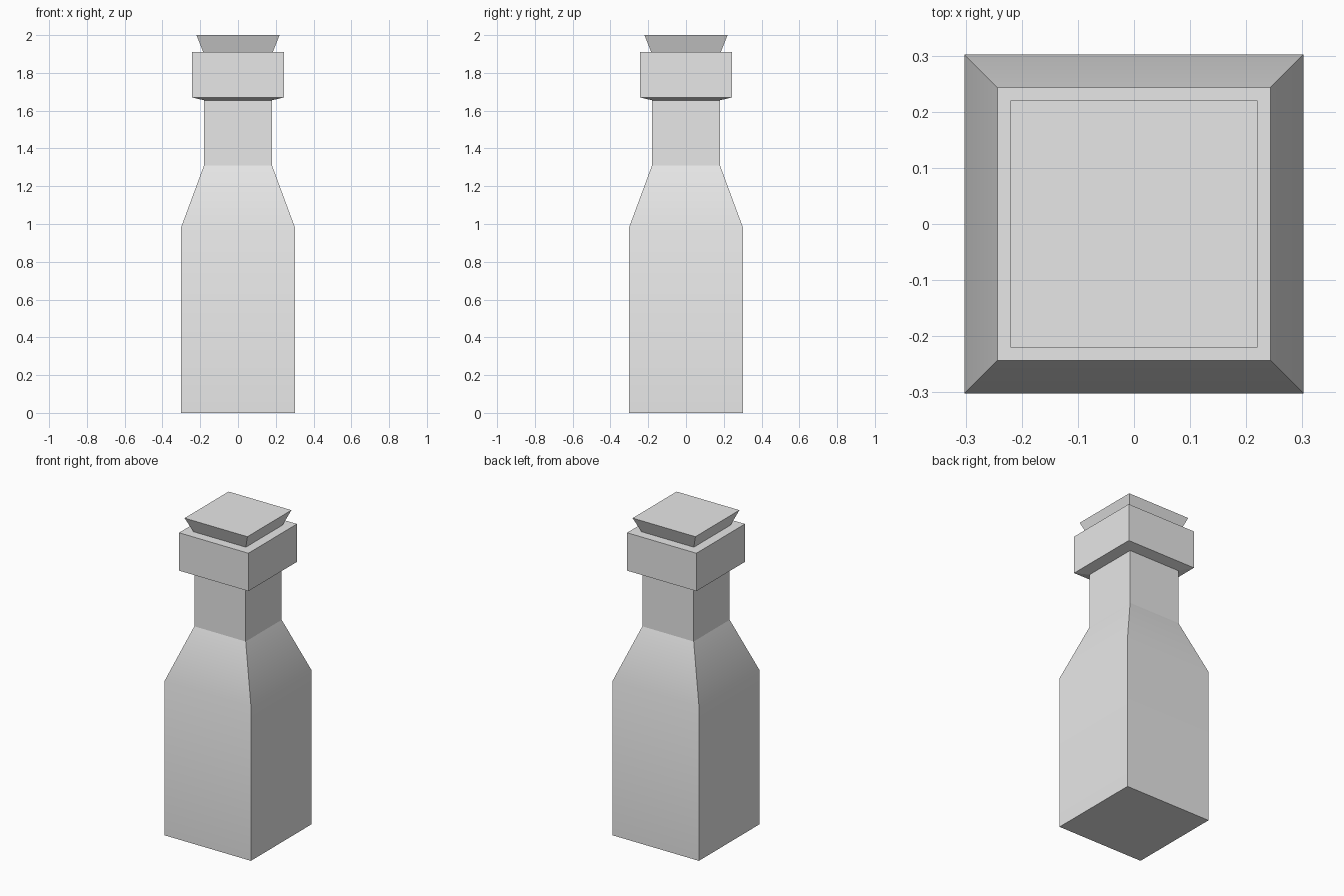
import bpy
import bmesh
from math import radians

cube = bpy.data.objects.get("Cube")
if cube:
    bpy.data.objects.remove(cube, do_unlink=True)

GREY = (0.8, 0.8, 0.8, 1.0)
mat = bpy.data.materials.new("light_grey")
mat.use_nodes = True
mat.diffuse_color = GREY
mat.node_tree.nodes["Principled BSDF"].inputs["Base Color"].default_value = GREY


def square_loft(name, profile, smooth=False):
    """Stack square rings given as (half width, height) and cap both ends."""
    bm = bmesh.new()
    corners = ((-1, -1), (1, -1), (1, 1), (-1, 1))
    rings = [[bm.verts.new((sx * r, sy * r, z)) for sx, sy in corners]
             for r, z in profile]
    for low, high in zip(rings, rings[1:]):
        for i in range(4):
            j = (i + 1) % 4
            bm.faces.new((low[i], low[j], high[j], high[i]))
    bm.faces.new(rings[0][::-1])
    bm.faces.new(rings[-1])
    mesh = bpy.data.meshes.new(name)
    bm.to_mesh(mesh)
    bm.free()
    mesh.materials.append(mat)
    obj = bpy.data.objects.new(name, mesh)
    bpy.context.collection.objects.link(obj)
    if smooth:
        bpy.ops.object.select_all(action="DESELECT")
        obj.select_set(True)
        bpy.context.view_layer.objects.active = obj
        bpy.ops.object.shade_smooth_by_angle(angle=radians(30))
    return obj


# Body with softly shaded shoulders
square_loft("bottle_body", [(0.302, 0), (0.302, 0.98), (0.18, 1.31)], smooth=True)
# Straight neck
square_loft("bottle_neck", [(0.18, 1.31), (0.18, 1.66)])
# Collar with a slightly sloped underside
square_loft("collar", [(0.18, 1.655), (0.243, 1.67), (0.243, 1.91)])
# Flared stopper
square_loft("stopper", [(0.184, 1.91), (0.22, 2.0)])
